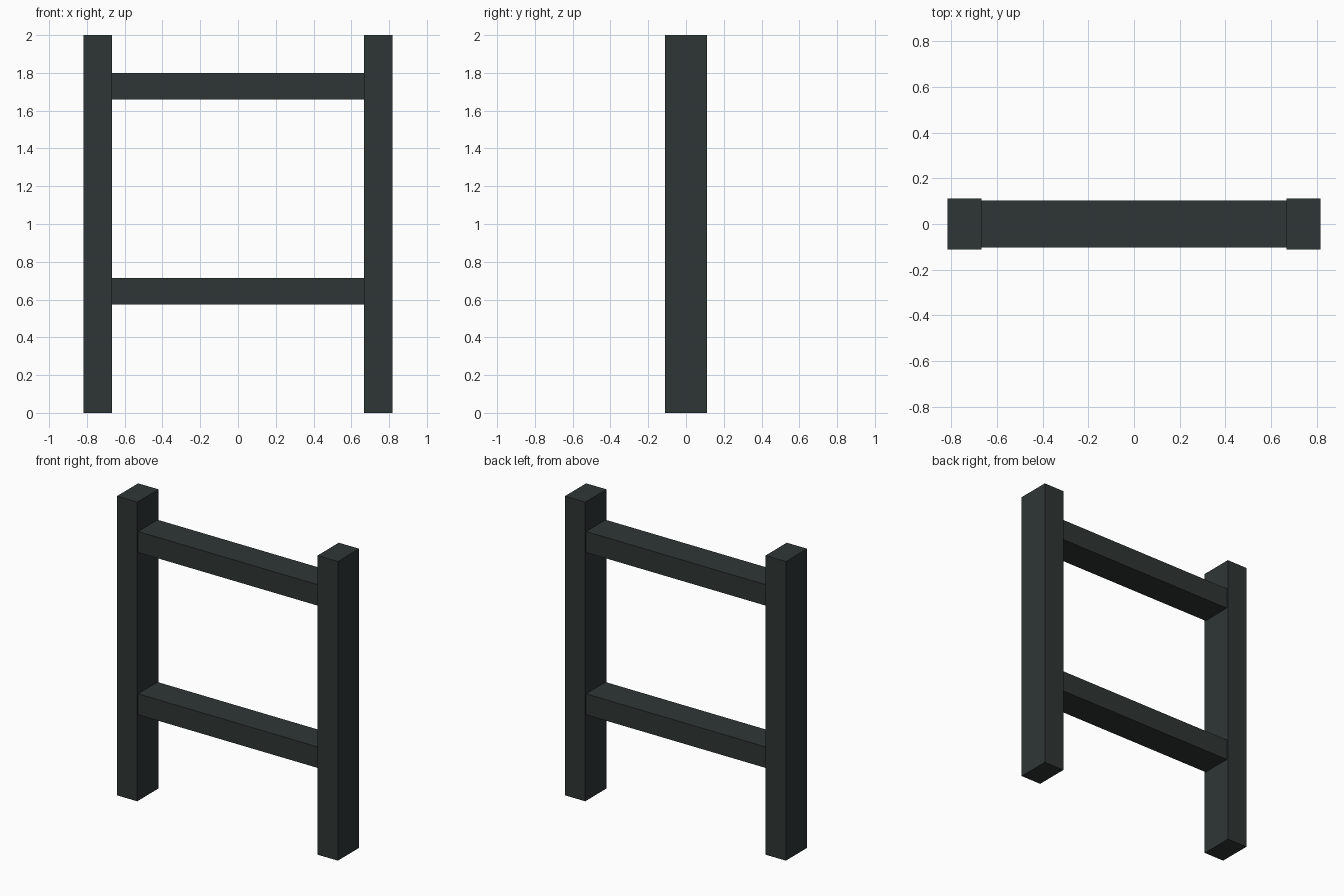
import bpy

cube = bpy.data.objects.get("Cube")
if cube:
    bpy.data.objects.remove(cube, do_unlink=True)

# Dark painted finish
paint = bpy.data.materials.new("dark_green_grey")
paint.use_nodes = True
colour = (0.028, 0.037, 0.036, 1)
paint.diffuse_color = colour
paint.node_tree.nodes["Principled BSDF"].inputs["Base Color"].default_value = colour

HEIGHT = 2.0
POST_WIDTH, POST_DEPTH = 0.15, 0.224
POST_X = 0.742
RAIL_HEIGHT, RAIL_DEPTH = 0.14, 0.206


def box(name, location, size):
    bpy.ops.mesh.primitive_cube_add(size=1, location=location)
    obj = bpy.context.object
    obj.name = name
    obj.scale = size
    bpy.ops.object.transform_apply(location=False, rotation=False, scale=True)
    obj.data.materials.append(paint)
    return obj


# Upright posts
for name, side in (("left_post", 1), ("right_post", -1)):
    box(name, (side * POST_X, 0, HEIGHT / 2), (POST_WIDTH, POST_DEPTH, HEIGHT))

# Cross rails fitted between the inner post faces
span = 2 * POST_X - POST_WIDTH
for name, z in (("lower_rail", 0.645), ("upper_rail", 1.73)):
    box(name, (0, 0, z), (span, RAIL_DEPTH, RAIL_HEIGHT))
